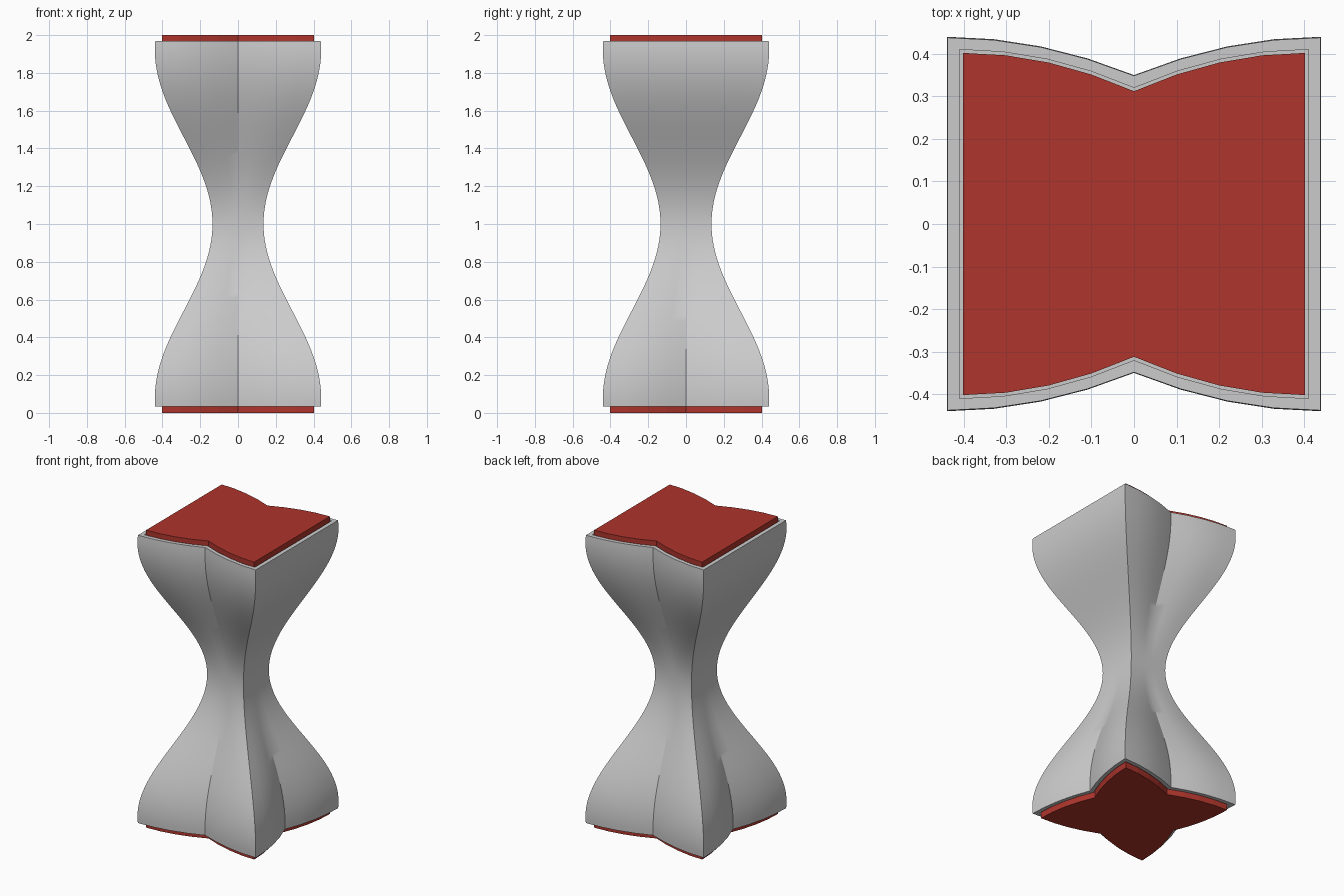
import bpy, bmesh, math

if "Cube" in bpy.data.objects:
    bpy.data.objects.remove(bpy.data.objects["Cube"])

SEG = 4          # segments per half side
LEVELS = 64      # loops along the height
Z0, Z1 = 0.035, 1.97


def section(h, front, side, z):
    """Square of half-width h whose sides are notched in the middle."""
    us = [i / SEG - 1 for i in range(2 * SEG)]
    pts = []
    for k in range(4):
        d = front if k % 2 == 0 else side
        for u in us:
            x, y = h * u, -(h - d * (1 - abs(u)) ** 2)
            for _ in range(k):
                x, y = -y, x
            pts.append((x, y, z))
    return pts


def loft(name, sections):
    """Skin a stack of matching sections and close both ends."""
    bm = bmesh.new()
    rings = [[bm.verts.new(p) for p in s] for s in sections]
    n = len(rings[0])
    for a, b in zip(rings, rings[1:]):
        for i in range(n):
            j = (i + 1) % n
            bm.faces.new((a[i], a[j], b[j], b[i]))
    bm.faces.new(rings[0][::-1])
    bm.faces.new(rings[-1])
    bmesh.ops.recalc_face_normals(bm, faces=bm.faces)
    mesh = bpy.data.meshes.new(name)
    bm.to_mesh(mesh)
    bm.free()
    obj = bpy.data.objects.new(name, mesh)
    bpy.context.collection.objects.link(obj)
    return obj


def body_section(z):
    w = 0.2875 - 0.1525 * math.cos(math.pi * (z - 1.0) / 0.92)
    f = max(0.0, (w - 0.135) / 0.305)
    front = 0.09 * f ** 0.85
    side = 0.09 * f ** 1.1 if z < 1.0 else 0.0
    return section(w, front, side, z)


# Waisted body with a shallow recess at each end
stack = [section(0.41, 0.09, 0.09, Z0 + 0.03), section(0.41, 0.09, 0.09, Z0)]
stack += [body_section(Z0 + (Z1 - Z0) * i / LEVELS) for i in range(LEVELS + 1)]
stack += [section(0.41, 0.09, 0, Z1), section(0.41, 0.09, 0, Z1 - 0.03)]
body = loft("waisted_body", stack)
bpy.context.view_layer.objects.active = body
body.select_set(True)
bpy.ops.object.shade_smooth_by_angle(angle=math.radians(28))

# Red end pads set into the recesses
red = bpy.data.materials.new("red_pad")
red.diffuse_color = (0.42, 0.035, 0.025, 1)
red.use_nodes = True
red.node_tree.nodes["Principled BSDF"].inputs["Base Color"].default_value = red.diffuse_color
for name, side, lo, hi in (("bottom_pad", 0.09, 0.0, Z0 + 0.03),
                           ("top_pad", 0.0, Z1 - 0.03, 2.0)):
    pad = loft(name, [section(0.402, 0.09, side, lo), section(0.402, 0.09, side, hi)])
    pad.data.materials.append(red)
